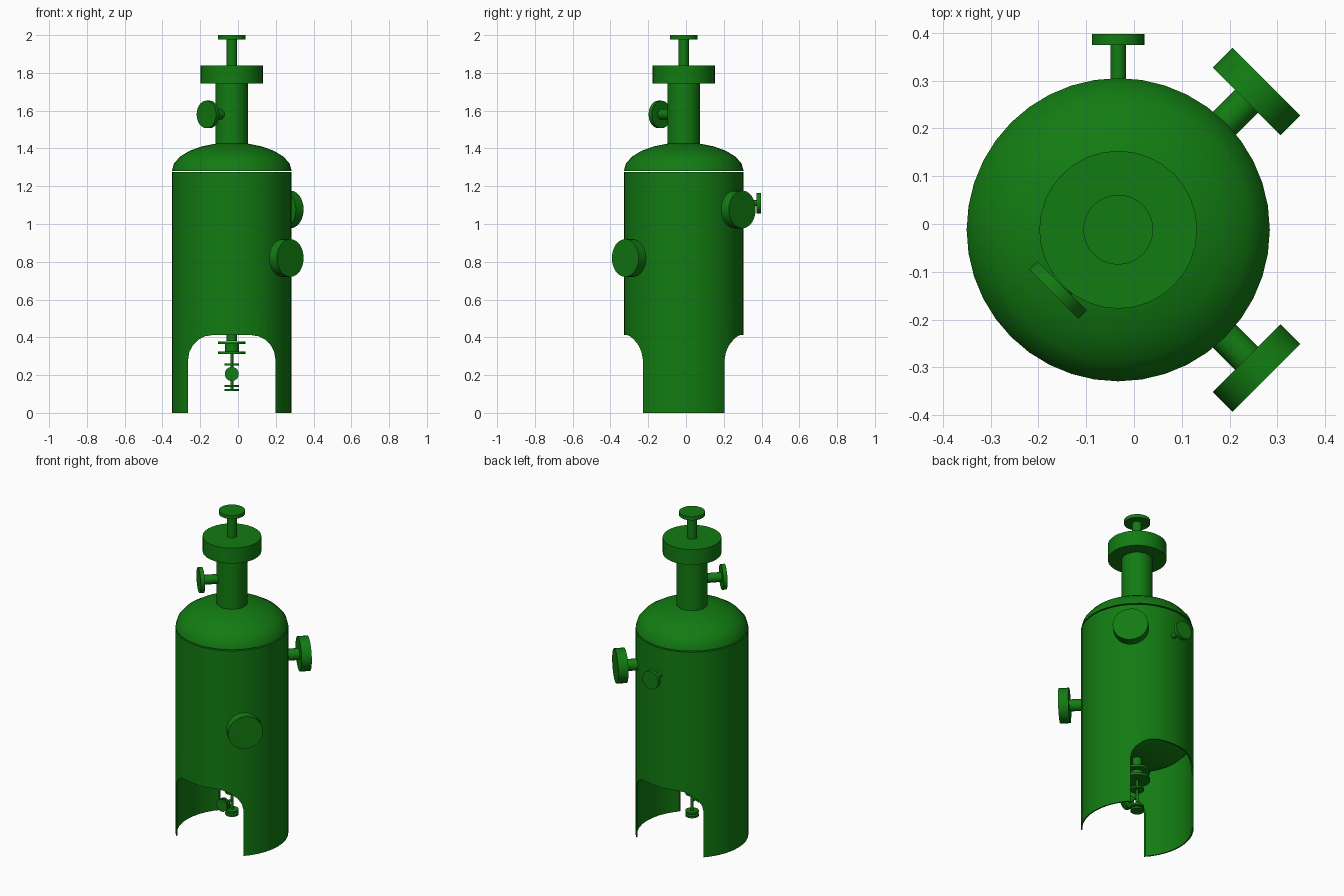
import bpy, bmesh, math
from mathutils import Vector, Matrix

cube = bpy.data.objects.get("Cube")
if cube:
    bpy.data.objects.remove(cube, do_unlink=True)

AXIS = Vector((-0.033, -0.012, 0))
R = 0.317        # vessel radius
HEAD = 0.15      # height of the dished heads

green = bpy.data.materials.new("vessel green")
green.diffuse_color = (0.006, 0.2, 0.006, 1)
green.use_nodes = True
green.node_tree.nodes["Principled BSDF"].inputs["Base Color"].default_value = (0.006, 0.2, 0.006, 1)


def finish(name, bm):
    bmesh.ops.recalc_face_normals(bm, faces=bm.faces)
    mesh = bpy.data.meshes.new(name)
    bm.to_mesh(mesh)
    bm.free()
    mesh.materials.append(green)
    ob = bpy.data.objects.new(name, mesh)
    bpy.context.collection.objects.link(ob)
    return ob


def smooth(ob):
    bpy.ops.object.select_all(action='DESELECT')
    ob.select_set(True)
    bpy.context.view_layer.objects.active = ob
    bpy.ops.object.shade_smooth_by_angle(angle=math.radians(35))


def lathe(name, profile, z=0, direction=(0, 0, 1), segs=32, closed=False):
    """Turn (radius, distance) points about an axis leaving the vessel centre line."""
    bm = bmesh.new()
    vs = [bm.verts.new((r, 0, d)) for r, d in profile]
    es = [bm.edges.new(p) for p in zip(vs, vs[1:])]
    if closed:
        es.append(bm.edges.new((vs[-1], vs[0])))
    bmesh.ops.spin(bm, geom=vs + es, axis=(0, 0, 1), cent=(0, 0, 0),
                   angle=math.tau, steps=segs)
    bmesh.ops.remove_doubles(bm, verts=bm.verts, dist=1e-5)
    turn = Vector(direction).to_track_quat('Z', 'Y').to_matrix().to_4x4()
    bm.transform(Matrix.Translation(AXIS + Vector((0, 0, z))) @ turn)
    ob = finish(name, bm)
    smooth(ob)
    return ob


def disc(name, r, a, b, **kw):
    return lathe(name, [(0, a), (r, a), (r, b), (0, b)], **kw)


def head(name, base, sign):
    steps = [math.radians(a) for a in range(0, 91, 15)]
    arc = [(R * math.cos(t), base + sign * HEAD * math.sin(t)) for t in steps[:-1]]
    return lathe(name, [(0, base)] + arc + [(0, base + sign * HEAD)], segs=40)


# Vessel shell, with a narrow gap under the top head
disc("shell", R, 0.6, 1.274, segs=40)
head("top_head", 1.281, 1)
head("bottom_head", 0.6, -1)

# Skirt with an arched passage from front to back
skirt = lathe("skirt", [(R, 0), (R, 0.6), (R - 0.008, 0.6), (R - 0.008, 0)],
              segs=40, closed=True)
half, top, fillet = 0.231, 0.412, 0.13
corner = [(half - fillet + fillet * math.cos(t), top - fillet + fillet * math.sin(t))
          for t in (math.radians(a) for a in range(0, 91, 18))]
outline = [(half, -0.1)] + corner
outline += [(-x, z) for x, z in reversed(outline)]
bm = bmesh.new()
face = bm.faces.new([bm.verts.new(AXIS + Vector((x, -0.5, z))) for x, z in outline])
ext = bmesh.ops.extrude_face_region(bm, geom=[face])["geom"]
bmesh.ops.translate(bm, vec=(0, 1, 0),
                    verts=[v for v in ext if isinstance(v, bmesh.types.BMVert)])
cutter = finish("arch_cutter", bm)
cutter.hide_render = True
cut = skirt.modifiers.new("arch", 'BOOLEAN')
cut.operation, cut.solver, cut.object = 'DIFFERENCE', 'EXACT', cutter
bpy.context.view_layer.objects.active = skirt
bpy.ops.object.modifier_apply(modifier=cut.name)
bpy.data.objects.remove(cutter, do_unlink=True)
smooth(skirt)

# Neck, neck flange and top outlet
disc("neck", 0.087, 1.38, 1.745)
disc("neck_flange", 0.165, 1.745, 1.84)
disc("top_pipe", 0.028, 1.84, 1.978)
disc("top_flange", 0.073, 1.978, 2.0)


# Side nozzles: a pipe and a blind flange
def nozzle(name, z, direction, pipe_r, start, flange_r, a, b):
    disc(name + "_pipe", pipe_r, start, a, z=z, direction=direction, segs=24)
    disc(name + "_flange", flange_r, a, b, z=z, direction=direction)


nozzle("upper_manway", 1.077, (1, 1, 0), 0.034, 0.29, 0.1, 0.38, 0.438)
nozzle("lower_manway", 0.82, (1, -1, 0), 0.034, 0.29, 0.1, 0.38, 0.438)
nozzle("neck_nozzle", 1.58, (-1, -1, 0), 0.028, 0.07, 0.073, 0.166, 0.19)
nozzle("back_nozzle", 1.11, (0, 1, 0), 0.016, 0.3, 0.055, 0.386, 0.409)

# Drain under the bottom head
disc("drain_pipe", 0.027, 0.38, 0.47, segs=24)
disc("drain_body", 0.037, 0.326, 0.364, segs=24)
for i, z in enumerate((0.364, 0.312)):
    disc(f"drain_flange_{i + 1}", 0.073, z, z + 0.014)
disc("drain_stem", 0.008, 0.12, 0.312, segs=16)
for i, z in enumerate((0.25, 0.137, 0.115)):
    disc(f"drain_disc_{i + 1}", 0.038, z, z + 0.011, segs=24)

# Side branch of the drain, facing front
nozzle("drain_branch", 0.206, (0, -1, 0), 0.008, 0, 0.037, 0.09, 0.101)
disc("drain_branch_disc", 0.037, 0.068, 0.079, z=0.206, direction=(0, -1, 0), segs=24)
